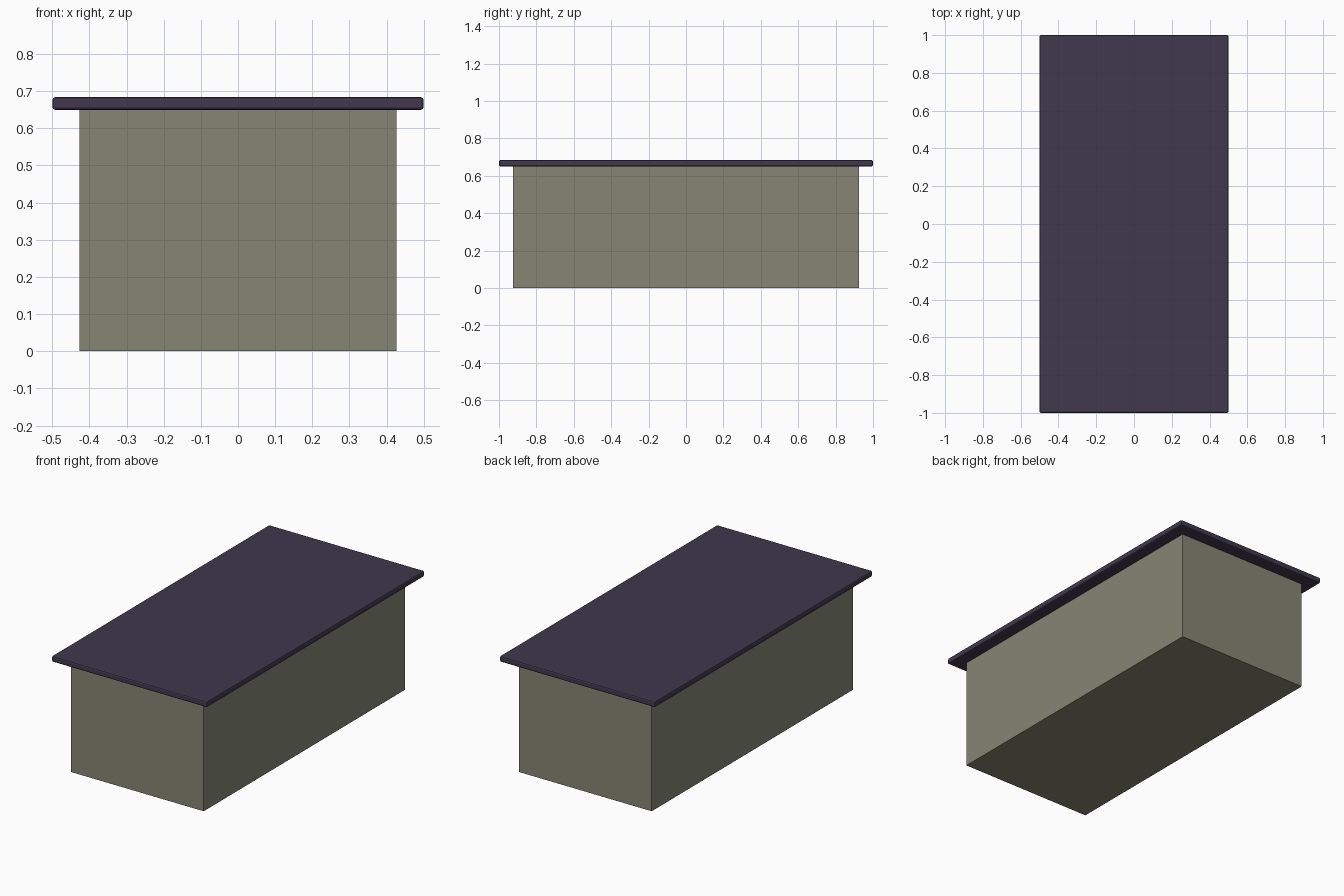
import bpy

if "Cube" in bpy.data.objects:
    bpy.data.objects.remove(bpy.data.objects["Cube"])


def material(name, rgb):
    mat = bpy.data.materials.new(name)
    mat.diffuse_color = (*rgb, 1)
    mat.use_nodes = True
    mat.node_tree.nodes["Principled BSDF"].inputs["Base Color"].default_value = mat.diffuse_color
    return mat


def box(name, size, z0, mat):
    bpy.ops.mesh.primitive_cube_add(size=1, location=(0, 0, z0 + size[2] / 2))
    ob = bpy.context.object
    ob.name = name
    ob.scale = size
    bpy.ops.object.transform_apply(location=False, rotation=False, scale=True)
    ob.data.materials.append(mat)
    return ob


# Solid counter base
box("counter_base", (0.854, 1.85, 0.65), 0, material("olive_grey", (0.235, 0.24, 0.175)))

# Overhanging top slab with softened edges
top = box("counter_top", (1.0, 2.0, 0.034), 0.65, material("dark_purple", (0.05, 0.04, 0.075)))
bevel = top.modifiers.new("edge_bevel", 'BEVEL')
bevel.width = 0.008
bevel.segments = 2
bevel.limit_method = 'ANGLE'
